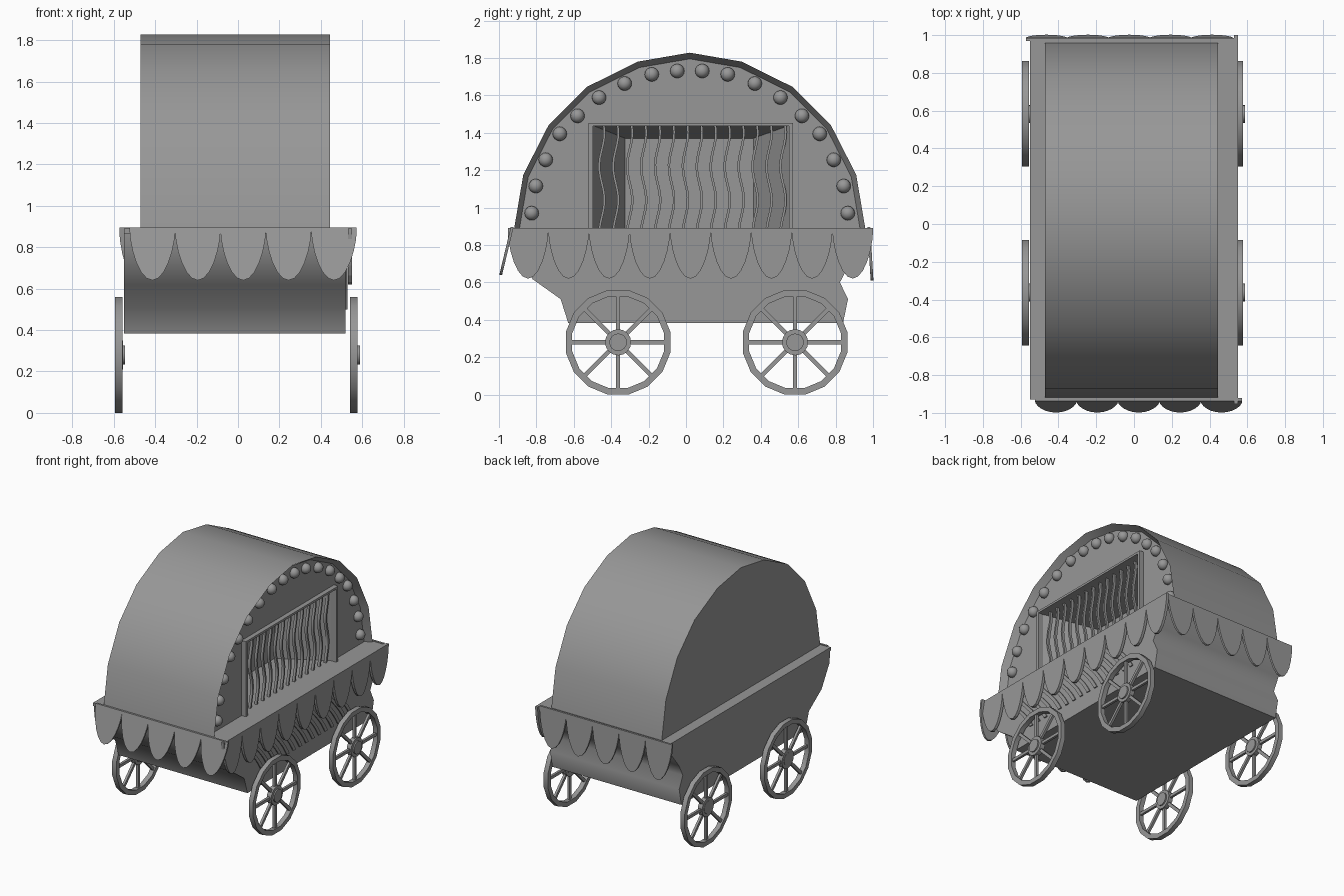
import bpy, bmesh, math
from mathutils import Vector, Matrix

if "Cube" in bpy.data.objects:
    bpy.data.objects.remove(bpy.data.objects["Cube"])

# Dark grey paint shared by all parts
grey = bpy.data.materials.new("dark_grey")
grey.diffuse_color = (.31, .31, .31, 1)
grey.use_nodes = True
grey.node_tree.nodes["Principled BSDF"].inputs["Base Color"].default_value = grey.diffuse_color


def finish(name, bm, smooth=None):
    bmesh.ops.recalc_face_normals(bm, faces=bm.faces)
    me = bpy.data.meshes.new(name)
    bm.to_mesh(me)
    bm.free()
    me.materials.append(grey)
    ob = bpy.data.objects.new(name, me)
    bpy.context.collection.objects.link(ob)
    if smooth:
        bpy.ops.object.select_all(action='DESELECT')
        ob.select_set(True)
        bpy.context.view_layer.objects.active = ob
        bpy.ops.object.shade_smooth_by_angle(angle=math.radians(smooth))
    return ob


def add_prism(bm, pts, vec):
    """Closed outline pts (3D) extruded along vec."""
    a = [bm.verts.new(p) for p in pts]
    b = [bm.verts.new(Vector(p) + Vector(vec)) for p in pts]
    bm.faces.new(a)
    bm.faces.new(b[::-1])
    n = len(a)
    for i in range(n):
        bm.faces.new((a[i], a[(i + 1) % n], b[(i + 1) % n], b[i]))


def add_box(bm, lo, hi):
    (x0, y0, z0), (x1, y1, z1) = lo, hi
    add_prism(bm, [(x0, y0, z0), (x1, y0, z0), (x1, y1, z0), (x0, y1, z0)], (0, 0, z1 - z0))


def strip(bm, a, b):
    for i in range(len(a) - 1):
        bm.faces.new((a[i], a[i + 1], b[i + 1], b[i]))


# Lower body: side profile extruded across x
bm = bmesh.new()
prof = [(-.92, .875), (-.915, .78), (-.82, .617), (-.67, .51), (-.63, .384), (.84, .384),
        (.866, .51), (.823, .6), (.87, .69), (.95, .79), (.965, .875)]
add_prism(bm, [(-.55, y, z) for y, z in prof], (1.07, 0, 0))
finish("body", bm, 65)

# Deck
bm = bmesh.new()
add_box(bm, (-.55, -.93, .865), (.55, .985, .89))
finish("deck", bm)

# Canopy shell with inward-sloping edge and recessed window wall
CY = .02
half = [(.94, .88), (.89, 1.175), (.755, 1.44), (.55, 1.645), (.278, 1.78)]
outer = [(CY - y, z) for y, z in half] + [(CY, 1.828)] + [(CY + y, z) for y, z in half[::-1]]
inner = [(CY + (y - CY) * .97, .88 + (z - .88) * .965) for y, z in outer]
WY0, WY1, WZ = -.5, .555, 1.44
bm = bmesh.new()
back = [bm.verts.new((-.47, y, z)) for y, z in outer]
front = [bm.verts.new((.445, y, z)) for y, z in outer]
wall = [bm.verts.new((.395, y, z)) for y, z in inner]
strip(bm, back, front)
strip(bm, front, wall)
bm.faces.new(back)
win = [bm.verts.new((.395, y, z)) for y, z in ((WY1, .88), (WY1, WZ), (WY0, WZ), (WY0, .88))]
deep = [bm.verts.new((.05, y, z)) for y, z in ((.36, .88), (.36, 1.37), (-.325, 1.37), (-.325, .88))]
bm.faces.new(wall + win)
strip(bm, win, deep)
bm.faces.new(deep)
finish("canopy", bm, 35)

# Window frame
bm = bmesh.new()
for lo, hi in (((-.52, .88), (-.497, 1.453)), ((.55, .88), (.573, 1.453)), ((-.497, 1.437), (.55, 1.453))):
    add_box(bm, (.38, lo[0], lo[1]), (.43, hi[0], hi[1]))
finish("window_frame", bm)


# Wavy bars: ribbons in the y-z plane with thickness in x
def ribbon(bm, center, z0, z1, w, x0, x1, n=16):
    zs = [z0 + (z1 - z0) * i / n for i in range(n + 1)]
    pts = [(x0, center(z) - w / 2, z) for z in zs] + [(x0, center(z) + w / 2, z) for z in zs[::-1]]
    add_prism(bm, pts, (x1 - x0, 0, 0))


bm = bmesh.new()
for i in range(14):
    y = -.45 + i * .0745
    ribbon(bm, lambda z: y + .014 * math.sin((z - .95) * 2 * math.pi / .36), .88, 1.44, .013, .36, .38)
finish("window_bars", bm, 40)

bm = bmesh.new()
for i in range(15):
    y = -.46 + i * .0755
    ribbon(bm, lambda z: y - .75 * (z - .5) + .01 * math.sin((z - .5) * 18), .5, .8, .03, .505, .528, 10)
finish("side_slats", bm, 40)


# Scalloped valances
def valance(name, cusps, place, depth, thick):
    pts = [(cusps[0], 0)]
    for a, b in zip(cusps, cusps[1:]):
        for k in range(13 if b == cusps[-1] else 12):
            u = -math.cos(math.pi * k / 12)
            pts.append(((a + b) / 2 + u * (b - a) / 2,
                        .02 + (depth - .02) * max(0, 1 - u * u) ** .65))
    pts.append((cusps[-1], 0))
    bm = bmesh.new()
    add_prism(bm, [place(s, d) for s, d in pts], thick)
    finish(name, bm)


ends = [-.523 + .2192 * i for i in range(6)]
valance("front_valance", ends, lambda s, d: (s, -.937 - .24 * d, .895 - d), .255, (0, .015, 0))
valance("back_valance", ends, lambda s, d: (-s, .985 + .06 * d, .895 - d), .285, (0, -.015, 0))
valance("side_valance", [-.953 + .217 * i for i in range(10)],
        lambda s, d: (.55, s, .89 - d), .27, (-.02, 0, 0))

# Light bulbs along the arch
bm = bmesh.new()
bulbs = [(.845, .97), (.823, 1.115), (.77, 1.255), (.695, 1.394), (.6, 1.49),
         (.485, 1.588), (.348, 1.663), (.203, 1.712), (.067, 1.73)]
for y, z in bulbs:
    for s in (-1, 1):
        bmesh.ops.create_uvsphere(bm, u_segments=14, v_segments=8, radius=.038,
                                  matrix=Matrix.Translation((.405, CY + s * y, z)))
finish("bulbs", bm, 60)


# Wheels: rim ring, eight spokes and stepped hub
def wheel(name, x, y):
    c = Vector((x, y, .2795))
    bm = bmesh.new()
    loops = []
    for r, dx in ((.285, 0), (.285, .036), (.25, .036), (.25, 0)):
        loops.append([bm.verts.new(c + Vector((dx, r * math.cos(a), r * math.sin(a))))
                      for a in [math.pi * (2 * i + 1) / 16 for i in range(16)]])
    for k in range(4):
        a, b = loops[k], loops[(k + 1) % 4]
        strip(bm, a + a[:1], b + b[:1])
    for i in range(8):
        rot = Matrix.Rotation(i * math.pi / 4, 4, 'X')
        pts = [c + rot @ Vector((.01, yy, zz)) for yy, zz in
               ((-.011, .04), (.011, .04), (.011, .255), (-.011, .255))]
        add_prism(bm, pts, (.018, 0, 0))
    for r, x0, x1 in ((.07, .002, .038), (.047, .0, .048)):
        pts = [c + Vector((x0, r * math.cos(a), r * math.sin(a)))
               for a in [2 * math.pi * i / 16 for i in range(16)]]
        add_prism(bm, pts, (x1 - x0, 0, 0))
    finish(name, bm, 30)


for side, x in (("left", -.593), ("right", .54)):
    for end, y in (("front", -.363), ("back", .583)):
        wheel(f"{end}_{side}_wheel", x, y)
